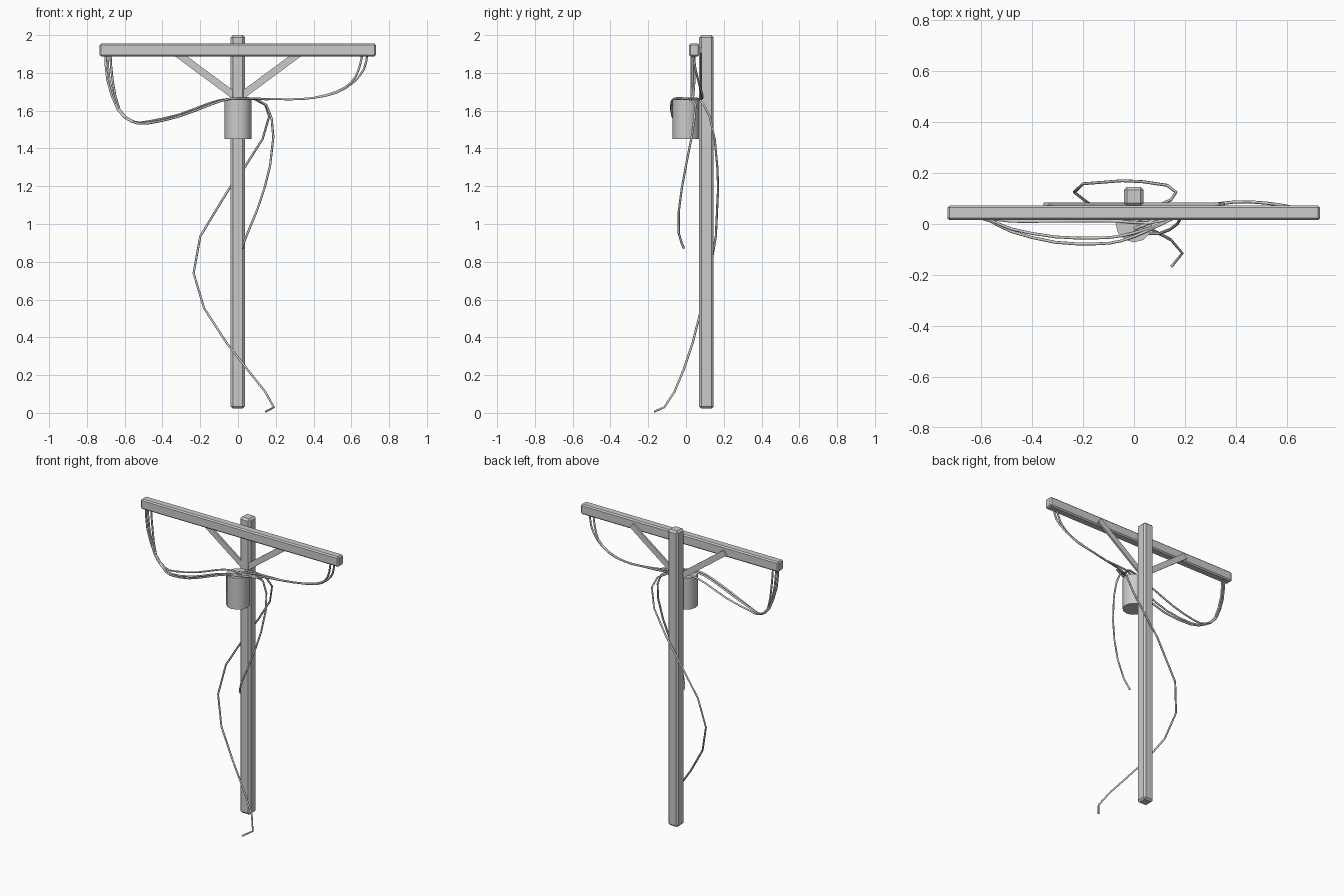
import bpy
from math import atan2
from mathutils import Vector

if "Cube" in bpy.data.objects:
    bpy.data.objects.remove(bpy.data.objects["Cube"])


def smooth(ob, angle=0.7):
    bpy.ops.object.select_all(action='DESELECT')
    ob.select_set(True)
    bpy.context.view_layer.objects.active = ob
    bpy.ops.object.shade_smooth_by_angle(angle=angle)


def box(name, lo, hi, bevel=0.0):
    lo, hi = Vector(lo), Vector(hi)
    bpy.ops.mesh.primitive_cube_add(size=1, location=(lo + hi) / 2)
    ob = bpy.context.object
    ob.name = name
    ob.scale = hi - lo
    bpy.ops.object.transform_apply(location=False, rotation=False, scale=True)
    if bevel:
        m = ob.modifiers.new("bevel", 'BEVEL')
        m.width, m.segments = bevel, 1
    return ob


def spline(pts, steps):
    # Catmull-Rom resampling for the smoother wires
    if steps == 1:
        return pts
    p = [Vector(q) for q in [pts[0]] + pts + [pts[-1]]]
    out = []
    for i in range(1, len(p) - 2):
        a, b, c, d = p[i - 1:i + 3]
        for k in range(steps):
            t = k / steps
            out.append(0.5 * (2 * b + (c - a) * t + (2 * a - 5 * b + 4 * c - d) * t * t
                              + (3 * b - a - 3 * c + d) * t ** 3))
    return out + [p[-1]]


def wire(name, pts, steps=1, r=0.006):
    pts = spline(pts, steps)
    cu = bpy.data.curves.new(name, 'CURVE')
    cu.dimensions = '3D'
    cu.bevel_depth, cu.bevel_resolution, cu.use_fill_caps = r, 1, True
    s = cu.splines.new('POLY')
    s.points.add(len(pts) - 1)
    for q, c in zip(s.points, pts):
        q.co = (*c, 1)
    ob = bpy.data.objects.new(name, cu)
    bpy.context.collection.objects.link(ob)
    bpy.ops.object.select_all(action='DESELECT')
    ob.select_set(True)
    bpy.context.view_layer.objects.active = ob
    bpy.ops.object.convert(target='MESH')
    smooth(bpy.context.object, 1.2)


# Pole and crossarm
box("pole", (-0.039, 0.07, 0.022), (0.037, 0.146, 2.0), 0.012)
box("crossarm", (-0.733, 0.016, 1.888), (0.731, 0.072, 1.955), 0.008)

# Diagonal braces behind the crossarm
for side, label in ((-1, "left"), (1, "right")):
    a, b = Vector((0.0, 0.079, 1.665)), Vector((side * 0.345, 0.079, 1.92))
    d = b - a
    half = d.length / 2
    brace = box("brace_" + label, (-half, -0.006, -0.019), (half, 0.006, 0.019))
    brace.location = (a + b) / 2
    brace.rotation_euler = (0, -atan2(d.z, d.x), 0)

# Transformer can hung on the front of the pole
bpy.ops.mesh.primitive_cylinder_add(vertices=12, radius=0.072, depth=0.21,
                                    location=(0, 0, 1.555))
can = bpy.context.object
can.name = "transformer_can"
smooth(can)

# Left wires: sag from the crossarm end and run over the can
for i, (dx, y0, bow) in enumerate(((0, 0.03, -0.078), (0.012, 0.035, -0.055), (0.028, 0.045, 0.012))):
    k = dx * 0.35
    wire("left_wire_%d" % (i + 1), [
        (-0.703 + dx, y0, 1.895), (-0.692 + dx, y0, 1.76), (-0.637 + k, 0.03, 1.605),
        (-0.565 + k, 0.02 + bow * 0.1, 1.543), (-0.48, 0.005 + bow * 0.45, 1.532 + k),
        (-0.31, bow * 0.92, 1.57 + k), (-0.15, bow, 1.63 + k), (-0.05, bow * 0.85, 1.662),
        (0.06, bow * 0.3, 1.665), (0.16, 0.025, 1.66)], 2)

# Right wires: from the can up to the other crossarm end
for i, dx in enumerate((0, 0.027)):
    wire("right_wire_%d" % (i + 1), [
        (0.0, -0.02 + dx, 1.665), (0.12, 0.03 + dx, 1.663), (0.28, 0.07, 1.66),
        (0.40, 0.087, 1.668), (0.52, 0.082, 1.70 - dx * 0.2), (0.60 + dx * 0.4, 0.068, 1.75),
        (0.64 + dx, 0.05, 1.82), (0.657 + dx, 0.04, 1.895)], 2)

# Long loose cable winding round the pole to the ground
wire("long_loose_cable", [
    (0.02, 0.05, 1.665), (0.09, 0.07, 1.66), (0.145, 0.095, 1.63), (0.165, 0.125, 1.57),
    (0.13, 0.152, 1.45), (0.035, 0.166, 1.3), (-0.045, 0.17, 1.19), (-0.2, 0.158, 0.935),
    (-0.235, 0.125, 0.74), (-0.18, 0.082, 0.555), (-0.06, 0.035, 0.37), (0.05, -0.012, 0.23),
    (0.145, -0.062, 0.11), (0.19, -0.115, 0.03), (0.147, -0.167, 0.007)])

# Short loose cable hanging in front
wire("short_loose_cable", [
    (0.03, -0.01, 1.665), (0.1, 0.03, 1.66), (0.15, 0.05, 1.63), (0.178, 0.045, 1.56),
    (0.187, 0.03, 1.46), (0.17, 0.0, 1.31), (0.14, -0.022, 1.19), (0.1, -0.038, 1.07),
    (0.05, -0.038, 0.95), (0.028, -0.022, 0.895), (0.025, -0.01, 0.87)])
